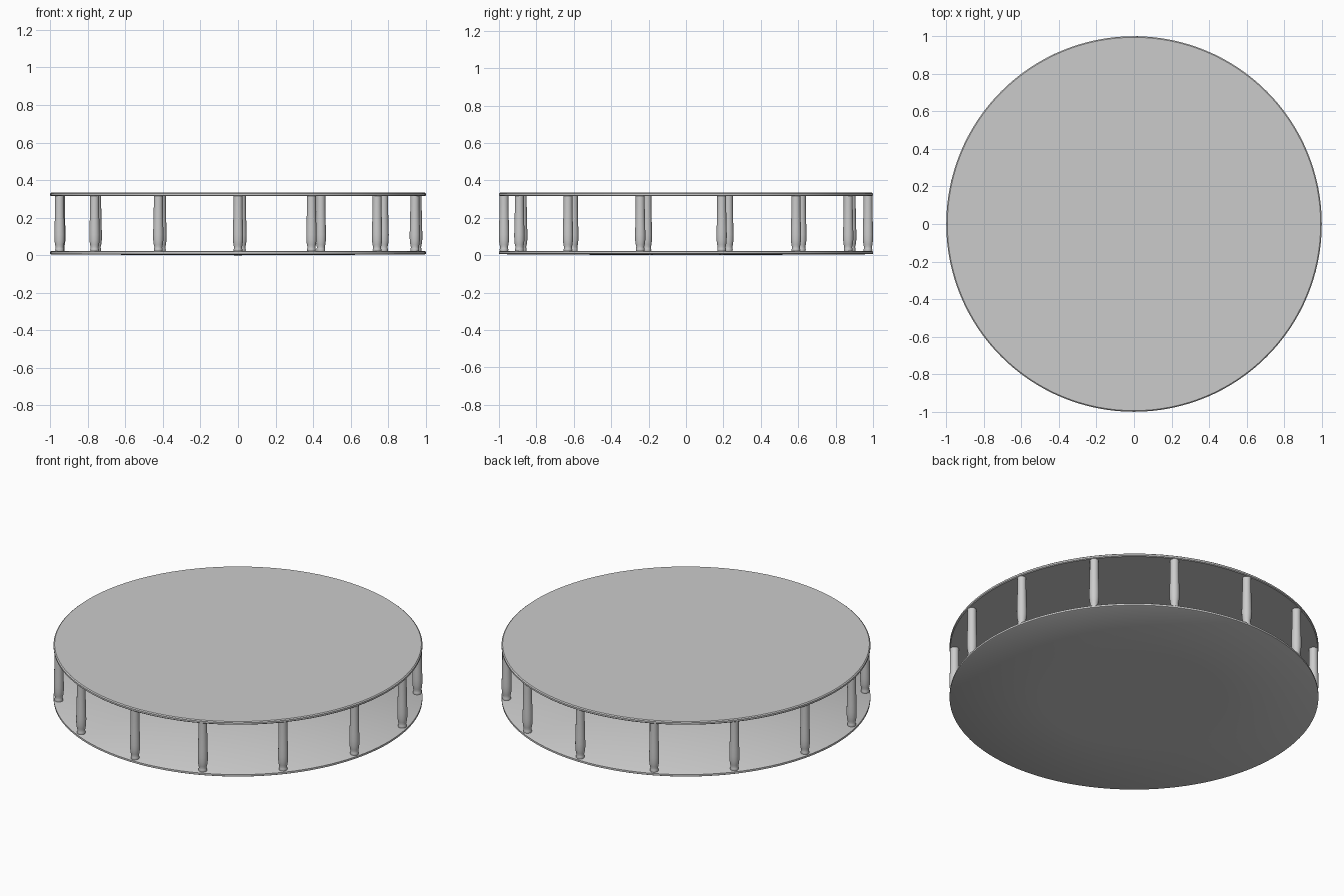
import bpy, bmesh
from math import cos, sin, pi, radians

if "Cube" in bpy.data.objects:
    bpy.data.objects.remove(bpy.data.objects["Cube"])


def lathe(name, profile, sides, location=(0, 0, 0)):
    """Spin a bottom-to-top (radius, z) profile around z, closing the ends."""
    bm = bmesh.new()
    rings = []
    for r, z in profile:
        if r == 0:
            rings.append([bm.verts.new((0, 0, z))] * sides)
        else:
            rings.append([bm.verts.new((r * cos(2 * pi * i / sides),
                                        r * sin(2 * pi * i / sides), z))
                          for i in range(sides)])
    for a, b in zip(rings, rings[1:]):
        for i in range(sides):
            j = (i + 1) % sides
            quad = dict.fromkeys([a[i], a[j], b[j], b[i]])
            bm.faces.new(list(quad))
    bmesh.ops.recalc_face_normals(bm, faces=bm.faces)
    mesh = bpy.data.meshes.new(name)
    bm.to_mesh(mesh)
    bm.free()
    obj = bpy.data.objects.new(name, mesh)
    bpy.context.collection.objects.link(obj)
    obj.location = location
    bpy.ops.object.select_all(action='DESELECT')
    obj.select_set(True)
    bpy.context.view_layer.objects.active = obj
    bpy.ops.object.shade_smooth_by_angle(angle=radians(35))
    return obj


# Round plates: the lower one bows very slightly down to the ground
lathe("base_plate", [(0, 0), (0.5, 0.002), (0.995, 0.005), (1, 0.008),
                     (1, 0.019), (0.994, 0.023), (0, 0.023)], 128)
lathe("top_plate", [(0, 0.315), (0.995, 0.315), (1, 0.319),
                    (1, 0.329), (0.994, 0.334), (0, 0.334)], 128)

# Turned columns, set clockwise from the front with a shorter closing gap
column_profile = [(0, 0.021), (0.022, 0.021), (0.0235, 0.028), (0.022, 0.036),
                  (0.021, 0.044), (0.024, 0.056), (0.027, 0.08), (0.0275, 0.11),
                  (0.0265, 0.15), (0.025, 0.2), (0.024, 0.26), (0.024, 0.316),
                  (0, 0.316)]
COUNT, STEP, RING = 14, 25.87, 0.973
for k in range(COUNT):
    a = radians(-90 - k * STEP)
    lathe(f"column_{k + 1}", column_profile, 24, (RING * cos(a), RING * sin(a), 0))
